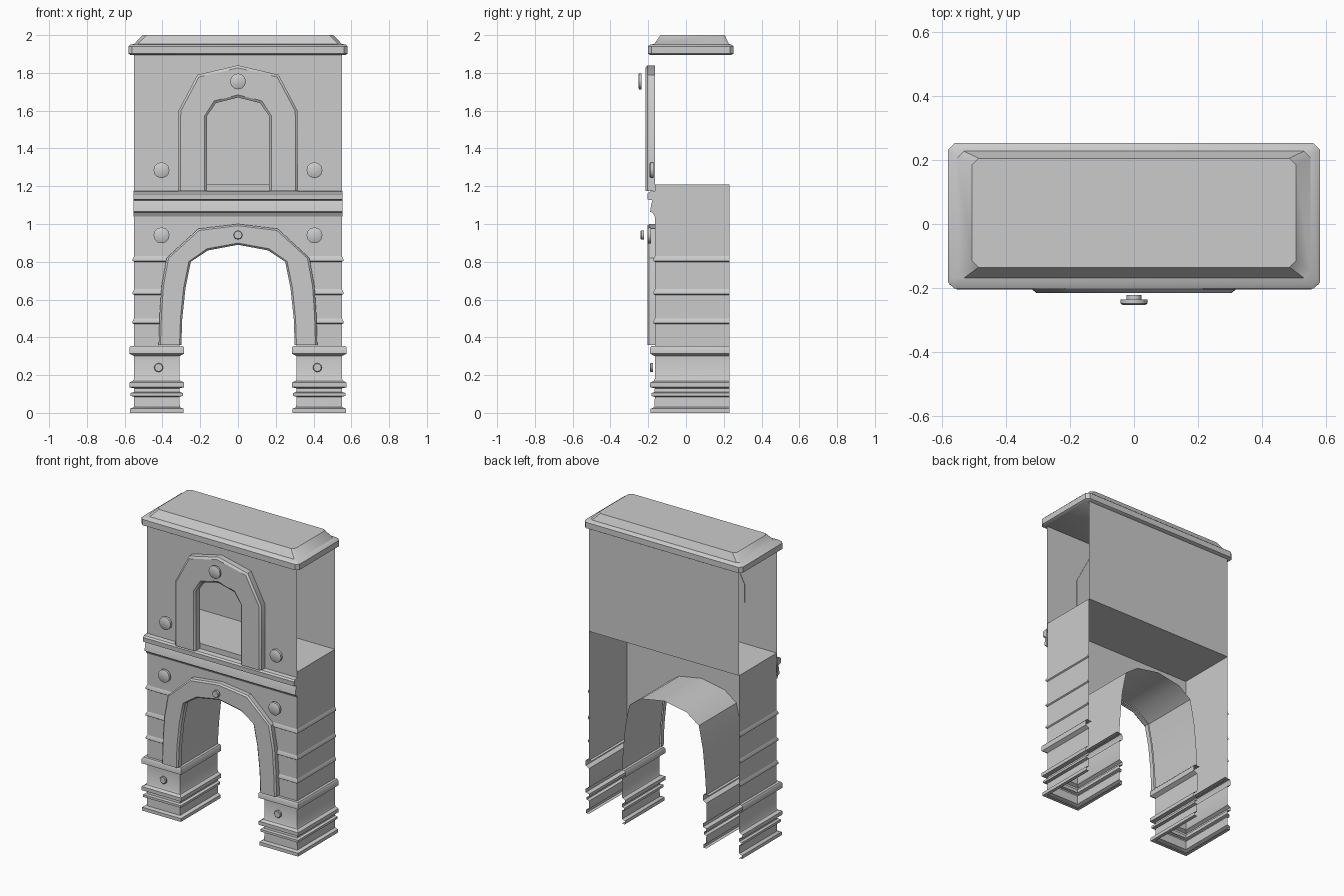
import bpy, bmesh, math

if "Cube" in bpy.data.objects:
    bpy.data.objects.remove(bpy.data.objects["Cube"])


def finish(name, verts, faces, mirror=False, angle=35):
    me = bpy.data.meshes.new(name)
    bm = bmesh.new()
    vs = [bm.verts.new(v) for v in verts]
    for f in faces:
        bm.faces.new([vs[i] for i in f])
    bmesh.ops.recalc_face_normals(bm, faces=bm.faces)
    bm.to_mesh(me)
    bm.free()
    ob = bpy.data.objects.new(name, me)
    bpy.context.collection.objects.link(ob)
    if mirror:
        m = ob.modifiers.new("Mirror", 'MIRROR')
        m.merge_threshold = 0.0005
    bpy.ops.object.select_all(action='DESELECT')
    ob.select_set(True)
    bpy.context.view_layer.objects.active = ob
    bpy.ops.object.shade_smooth_by_angle(angle=math.radians(angle))
    return ob


def loft(name, rings, closed=False, caps=(), mirror=False):
    """Skin a list of equally long point rows; cap the rows listed."""
    n = len(rings[0])
    verts = [p for r in rings for p in r]
    faces = []
    for a in range(len(rings) - 1):
        for b in range(n if closed else n - 1):
            c = (b + 1) % n
            faces.append((a * n + b, a * n + c, (a + 1) * n + c, (a + 1) * n + b))
    for k in caps:
        faces.append(tuple(k * n + i for i in range(n)))
    return finish(name, verts, faces, mirror)


def sweep(name, plan, profile, mirror=True, caps=()):
    """Run an (offset, z) profile along plan stations (x, y, dx, dy)."""
    return loft(name, [[(x + dx * o, y + dy * o, z) for o, z in profile]
                       for x, y, dx, dy in plan], False, caps, mirror)


def wall(name, inner, outer, y):
    return loft(name, [[(i[0], y, i[1]), (o[0], y, o[1])]
                       for i, o in zip(inner, outer)], mirror=True)


def arch_trim(name, inner, outer, yf, yb):
    """Half of a chamfered arch moulding, mirrored."""
    rows = []
    for (ix, iz), (ox, oz) in zip(inner, outer):
        rows.append([(ix + (ox - ix) * t, y, iz + (oz - iz) * t) for t, y in
                     ((0, yb), (0, yf + .01), (.08, yf), (.92, yf), (1, yf + .01), (1, yb))])
    return loft(name, rows, caps=(0,), mirror=True)


def stud(name, x, z, r, yf, depth, n=12):
    def ring(rad, y):
        return [(x + rad * math.cos(2 * math.pi * i / n), y,
                 z + rad * math.sin(2 * math.pi * i / n)) for i in range(n)]
    return loft(name, [ring(r, yf + depth), ring(r, yf + .004), ring(r * .85, yf)],
                True, (0, 2), mirror=x != 0)


F, B, W = -0.165, 0.23, 0.55     # front plane, back plane, half width

# Legs: banded bases wrapped round three sides
leg_plan = [(W, B, 1, 0), (W, F, 1, -1), (.31, F, -1, -1), (.31, B, -1, 0)]
base_profile = [(0, 0), (.022, 0), (.022, .022), (.002, .03), (0, .085), (.018, .09), (.018, .105),
                (.002, .11), (0, .13), (.025, .136), (.025, .16), (.005, .17), (0, .18),
                (0, .3), (.025, .314), (.025, .345), (.018, .355), (-.02, .355)]
sweep("leg_base", leg_plan, base_profile)

# Lower wall, side panels and the vault through the gate
low_in = [(.31, .35), (.3, .5), (.285, .65), (.255, .8), (.165, .865), (0, .895)]
low_out = [(W, .35), (W, .5), (W, .65), (W, .85), (W, 1.21), (0, 1.21)]
wall("lower_front_wall", low_in, low_out, F)
loft("gate_vault", [[(x, F, z), (x, B, z)] for x, z in low_in], mirror=True)
sweep("side_panel", [(W, B, 1, 0), (W, F, 1, 0)],
      [(0, .35), (0, .6), (0, .9), (0, 1.21)])

# Thin course ridges turning the outer corners
for z, xi in ((.48, .36), (.635, .36), (.81, .34)):
    sweep("course_ridge", [(W, B, 1, 0), (W, F, 1, -1), (xi, F, 0, -1)],
          [(0, z - .01), (.008, z - .005), (.008, z + .004), (0, z + .02)])

# Gate arch moulding
arch_trim("gate_arch_trim",
          [(.3, .36), (.295, .5), (.278, .66), (.25, .8), (.16, .86), (0, .89)],
          [(.42, .36), (.415, .52), (.405, .67), (.378, .82), (.305, .93), (0, 1.0)][:4]
          + [(.21, .975), (0, 1.0)], -.205, F)

# Cornice between the storeys
sweep("cornice", [(0, F, 0, -1), (W + .003, F, 0, -1)],
      [(0, 1.04), (.012, 1.06), (.025, 1.065), (.018, 1.11), (.012, 1.125), (.038, 1.13),
       (.04, 1.16), (.03, 1.17), (0, 1.175)], caps=(1,))

# Upper storey: pierced front, plain back, floor; the ends are open
wall("upper_front_wall", [(.17, 1.17), (.17, 1.57), (.125, 1.645), (0, 1.675)],
     [(W, 1.17), (W, 1.6), (W, 1.9), (0, 1.9)], F - .003)
loft("upper_back_wall", [[(-W, B, 1.21), (W, B, 1.21)], [(-W, B, 1.9), (W, B, 1.9)]])
loft("upper_floor", [[(-W, F, 1.21), (W, F, 1.21)], [(-W, B, 1.21), (W, B, 1.21)]])
arch_trim("window_arch_trim",
          [(.165, 1.175), (.165, 1.57), (.118, 1.64), (0, 1.67)],
          [(.317, 1.175), (.315, 1.6), (.215, 1.79), (0, 1.84)], -.215, F)


# Roof cap with cut corners
def rect(x, y0, y1, z, c=.02):
    return [(-x + c, y0, z), (x - c, y0, z), (x, y0 + c, z), (x, y1 - c, z),
            (x - c, y1, z), (-x + c, y1, z), (-x, y1 - c, z), (-x, y0 + c, z)]


loft("roof", [rect(.57, -.19, .24, 1.895), rect(.58, -.202, .252, 1.902),
              rect(.58, -.202, .252, 1.94), rect(.57, -.19, .24, 1.95),
              rect(.55, -.168, .227, 1.953), rect(.505, -.135, .205, 2.0)],
     True, (0, 5))

# Round studs
stud("window_keystone_stud", 0, 1.755, .042, -.252, .017)
stud("upper_wall_stud", .405, 1.285, .042, -.192, .02)
stud("lower_wall_stud", .405, .94, .042, -.205, .02)
stud("gate_keystone_stud", 0, .942, .024, -.24, .018)
stud("leg_stud", .42, .24, .024, -.19, .014)
